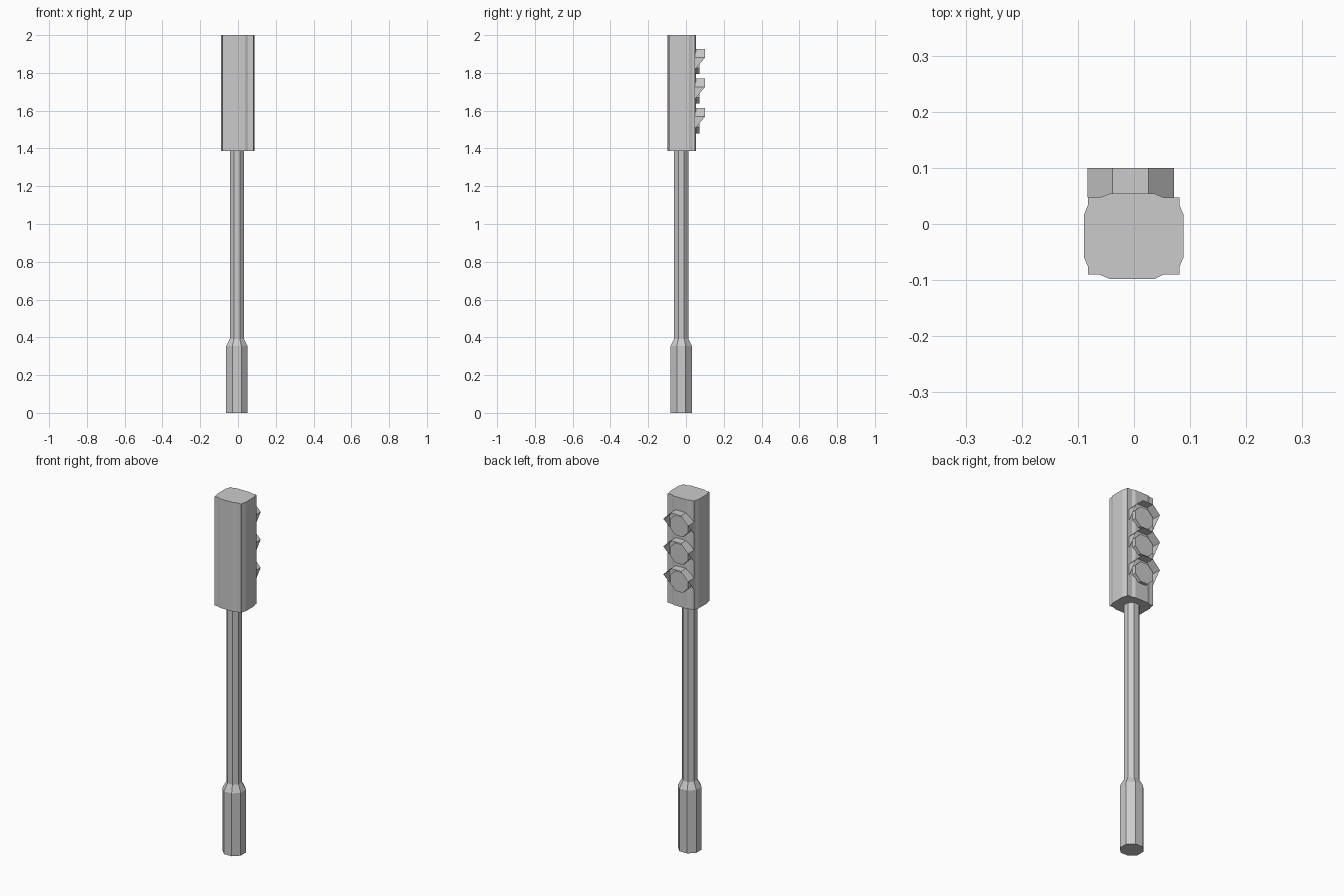
import bpy, bmesh
from math import pi, cos, sin

if "Cube" in bpy.data.objects:
    bpy.data.objects.remove(bpy.data.objects["Cube"])

CX, CY = -0.006, -0.025      # pole axis
LAMP_Z = (1.849, 1.693, 1.536)


def octagon(apothem):
    r = apothem / cos(pi / 8)
    return [(r * cos(pi / 8 + i * pi / 4), r * sin(pi / 8 + i * pi / 4)) for i in range(8)]


def finish(name, bm):
    bmesh.ops.recalc_face_normals(bm, faces=bm.faces)
    mesh = bpy.data.meshes.new(name)
    bm.to_mesh(mesh)
    bm.free()
    obj = bpy.data.objects.new(name, mesh)
    bpy.context.collection.objects.link(obj)
    return obj


def loft(name, loops):
    """Closed solid through a stack of matching loops."""
    bm = bmesh.new()
    rings = [[bm.verts.new(p) for p in loop] for loop in loops]
    n = len(rings[0])
    for a, b in zip(rings, rings[1:]):
        for i in range(n):
            j = (i + 1) % n
            bm.faces.new((a[i], a[j], b[j], b[i]))
    bm.faces.new(rings[0][::-1])
    bm.faces.new(rings[-1])
    return finish(name, bm)


# Pole with wider foot and short taper
profile = [(0.057, 0), (0.057, 0.353), (0.0375, 0.392), (0.0375, 1.39)]
loft("pole", [[(CX + x, CY + y, z) for x, y in octagon(a)] for a, z in profile])

# Signal housing with raised panels on all four sides
outline = [(0.081, 0.047), (0.053, 0.047), (0.037, 0.054), (-0.043, 0.054),
           (-0.062, 0.047), (-0.082, 0.047), (-0.082, 0.034), (-0.089, 0.017),
           (-0.089, -0.06), (-0.082, -0.076), (-0.082, -0.09), (-0.062, -0.09),
           (-0.043, -0.098), (0.037, -0.098), (0.053, -0.09), (0.081, -0.09),
           (0.081, -0.076), (0.088, -0.06), (0.088, 0.017), (0.081, 0.034)]
loft("housing", [[(x, y, z) for x, y in outline] for z in (1.387, 2.0)])


def visor(name, zc):
    """Thin hood: top half of an octagon, sides cut away to a point."""
    bm = bmesh.new()
    a, b = 0.077, 0.032
    path = [(a, -b), (a, b), (b, a), (-b, a), (-a, b), (-a, -b)]
    back = [bm.verts.new((CX + x, 0.047, zc + z)) for x, z in path]
    front = [bm.verts.new((CX + x, 0.1, zc + z)) for x, z in path[1:5]]
    for i in range(3):
        bm.faces.new((back[i + 1], back[i + 2], front[i + 1], front[i]))
    bm.faces.new((back[0], back[1], front[0]))
    bm.faces.new((back[4], back[5], front[3]))
    return finish(name, bm)


# Three lamps with hoods
for label, zc in zip(("top", "middle", "bottom"), LAMP_Z):
    loft(label + "_lens", [[(CX + x, y, zc + z) for x, z in octagon(0.056)]
                           for y in (0.045, 0.071)])
    visor(label + "_visor", zc)
